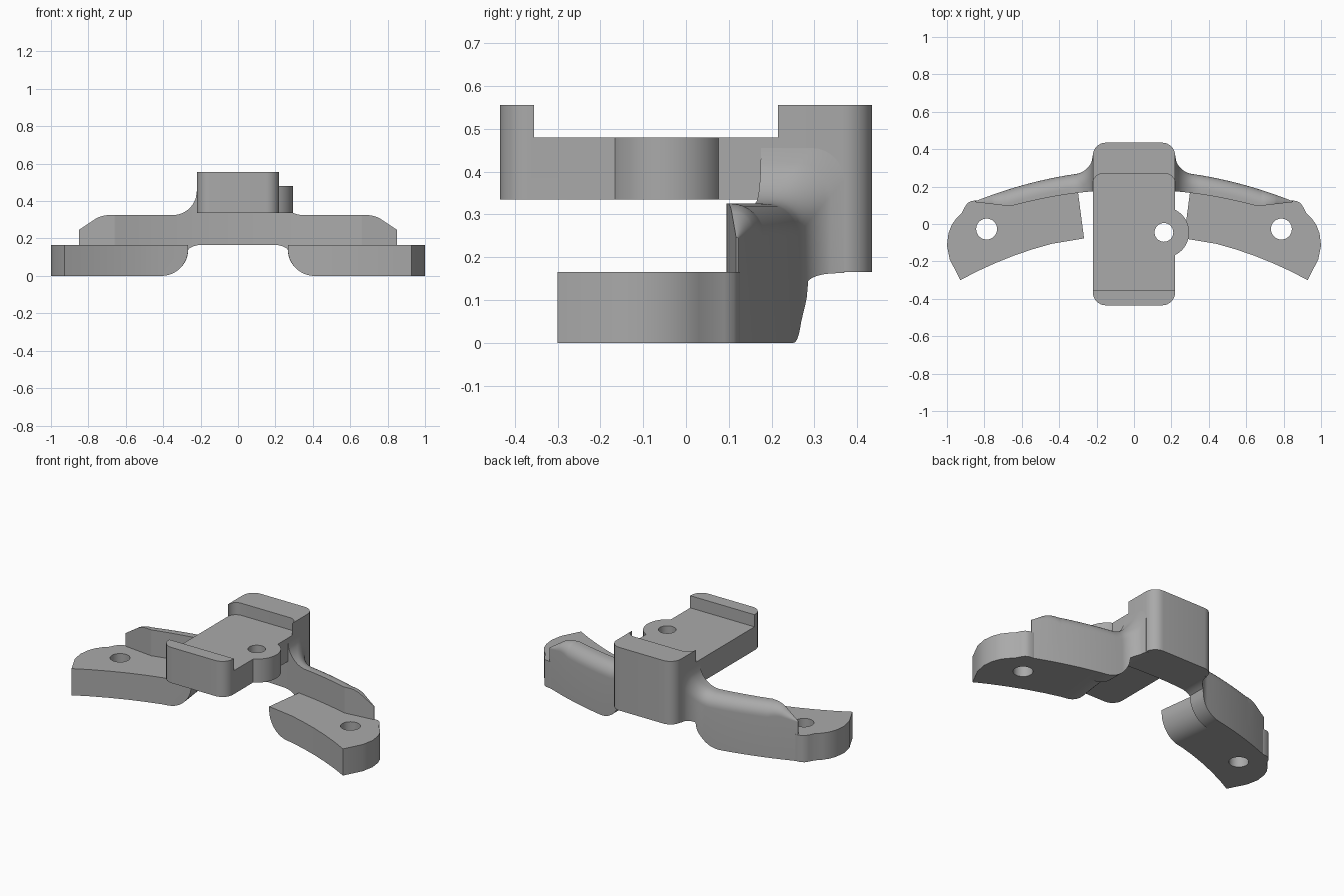
import bpy, bmesh, math

old = bpy.data.objects.get("Cube")
if old:
    bpy.data.objects.remove(old, do_unlink=True)

grey = bpy.data.materials.new("plain_grey")
grey.use_nodes = True
COLOUR = (0.4, 0.4, 0.4, 1)
grey.diffuse_color = COLOUR
grey.node_tree.nodes["Principled BSDF"].inputs["Base Color"].default_value = COLOUR


def finish(name, bm):
    bmesh.ops.recalc_face_normals(bm, faces=bm.faces)
    mesh = bpy.data.meshes.new(name)
    bm.to_mesh(mesh)
    bm.free()
    mesh.materials.append(grey)
    ob = bpy.data.objects.new(name, mesh)
    bpy.context.collection.objects.link(ob)
    return ob


def prism(name, points, z0, z1, round_edge=0):
    """Extrude a plan outline; optionally round the bottom of its first edge."""
    bm = bmesh.new()
    base = bm.faces.new([bm.verts.new((x, y, z0)) for x, y in points])
    first = base.edges[0]
    top = bmesh.ops.extrude_face_region(bm, geom=[base], use_keep_orig=True)
    for v in top["geom"]:
        if isinstance(v, bmesh.types.BMVert):
            v.co.z = z1
    bmesh.ops.recalc_face_normals(bm, faces=bm.faces)
    if round_edge:
        bmesh.ops.bevel(bm, geom=[first], offset=round_edge, segments=12,
                        profile=0.5, affect='EDGES')
    return finish(name, bm)


def arc(cx, cy, r, a0, a1, n=8):
    angles = [math.radians(a0 + (a1 - a0) * i / n) for i in range(n + 1)]
    return [(cx + r * math.cos(a), cy + r * math.sin(a)) for a in angles]


def fillet(r, t):
    """Rise of a concave fillet of radius r, at distance t into it."""
    t = max(0, min(t, r))
    return r - math.sqrt(max(0, r * r - t * t))


def select(ob):
    bpy.ops.object.select_all(action='DESELECT')
    bpy.context.view_layer.objects.active = ob
    ob.select_set(True)


def combine(ob, tool, operation):
    mod = ob.modifiers.new("combine", 'BOOLEAN')
    mod.operation, mod.object, mod.solver = operation, tool, 'EXACT'
    select(ob)
    bpy.ops.object.modifier_apply(modifier=mod.name)
    bpy.data.objects.remove(tool, do_unlink=True)


def smooth(ob):
    select(ob)
    bpy.ops.object.shade_smooth_by_angle(angle=math.radians(32))


def hole(ob, x, y, r):
    combine(ob, prism("hole_cutter", arc(x, y, r, 0, 348.75, 31), -1, 1), 'DIFFERENCE')


# Saddle block: rounded slab, undercut at the front, channel across the top
W, L, R = 0.22, 0.435, 0.07
outline = []
for sx, sy, a in ((1, 1, 0), (-1, 1, 90), (-1, -1, 180), (1, -1, 270)):
    outline += arc(sx * (W - R), sy * (L - R), R, a, a + 90)
saddle = prism("saddle_block", outline, 0.165, 0.555)
combine(saddle, prism("undercut", [(-1, -1), (1, -1), (1, 0.19), (-1, 0.19)], 0, 0.335), 'DIFFERENCE')
channel = [(-0.4, -0.355), (0.4, -0.355), (0.4, 0.215)]
channel += arc(0.165, 0.215, 0.055, 0, 90) + arc(-0.165, 0.215, 0.055, 90, 180)
channel += [(-0.4, 0.215)]
combine(saddle, prism("channel", channel, 0.48, 0.8), 'DIFFERENCE')

# Side ear with its screw hole
ear = prism("ear", arc(0.16, -0.045, 0.135, 0, 354, 59), 0.335, 0.48)
combine(saddle, ear, 'UNION')
hole(saddle, 0.16, -0.045, 0.05)
smooth(saddle)


# Arched rib: section limits along its length
def rib_back(x):
    return 0.29 - x * x / 4.28 + fillet(0.09, 0.31 - x)


def rib_front(x):
    if x > 0.66:
        return 0.095 + 0.022 * (x - 0.66) / 0.19
    return 0.185 - x * x / 4.84


def rib_top(x):
    if x < 0.69:
        return 0.325 + fillet(0.13, 0.35 - x)
    if x < 0.76:
        return 0.325 - 3.8 * (x - 0.69) ** 2
    return 0.306 - 0.66 * (x - 0.76)


def rib_bottom(x):
    if x < 0.2:
        return 0.165
    if x < 0.265:
        return 0.165 - 0.02 * ((x - 0.2) / 0.065) ** 2
    return fillet(0.145, 0.41 - x)


bm = bmesh.new()
rings = []
for i in range(-170, 171):
    x = i * 0.005
    ax = abs(x)
    f, b, t, z = rib_front(ax), rib_back(ax), rib_top(ax), rib_bottom(ax)
    r = min(0.075, 0.9 * (b - f))
    section = [(f, z), (b, z)] + arc(b - r, t - r, r, 0, 90) + [(f, t)]
    rings.append([bm.verts.new((x, y, h)) for y, h in section])
for a, b in zip(rings, rings[1:]):
    n = len(a)
    for k in range(n):
        bm.faces.new((a[k], a[(k + 1) % n], b[(k + 1) % n], b[k]))
bm.faces.new(rings[0])
bm.faces.new(rings[-1])
smooth(finish("arched_rib", bm))

# Mounting feet: curved plates with a rounded inner underside and a screw hole
TIP = [(0.83, 0.127), (0.87, 0.123), (0.89, 0.112), (0.905, 0.09), (0.92, 0.06),
       (0.95, 0.03), (0.975, -0.005), (0.992, -0.05), (1.0, -0.115),
       (0.985, -0.19), (0.928, -0.3)]
for side, s in (("left", 1), ("right", -1)):
    plan = [(0.267, -0.077), (0.302, 0.19)]
    plan += [(x, rib_back(x) - 0.02) for x in (0.48, 0.6, 0.7, 0.8)] + TIP
    plan += [(x, -0.05 - x * x / 3.46) for x in (0.84, 0.74, 0.64, 0.54, 0.44)]
    foot = prism(side + "_foot", [(s * x, y) for x, y in plan], 0, 0.165, 0.143)
    hole(foot, s * 0.788, -0.027, 0.056)
    smooth(foot)
